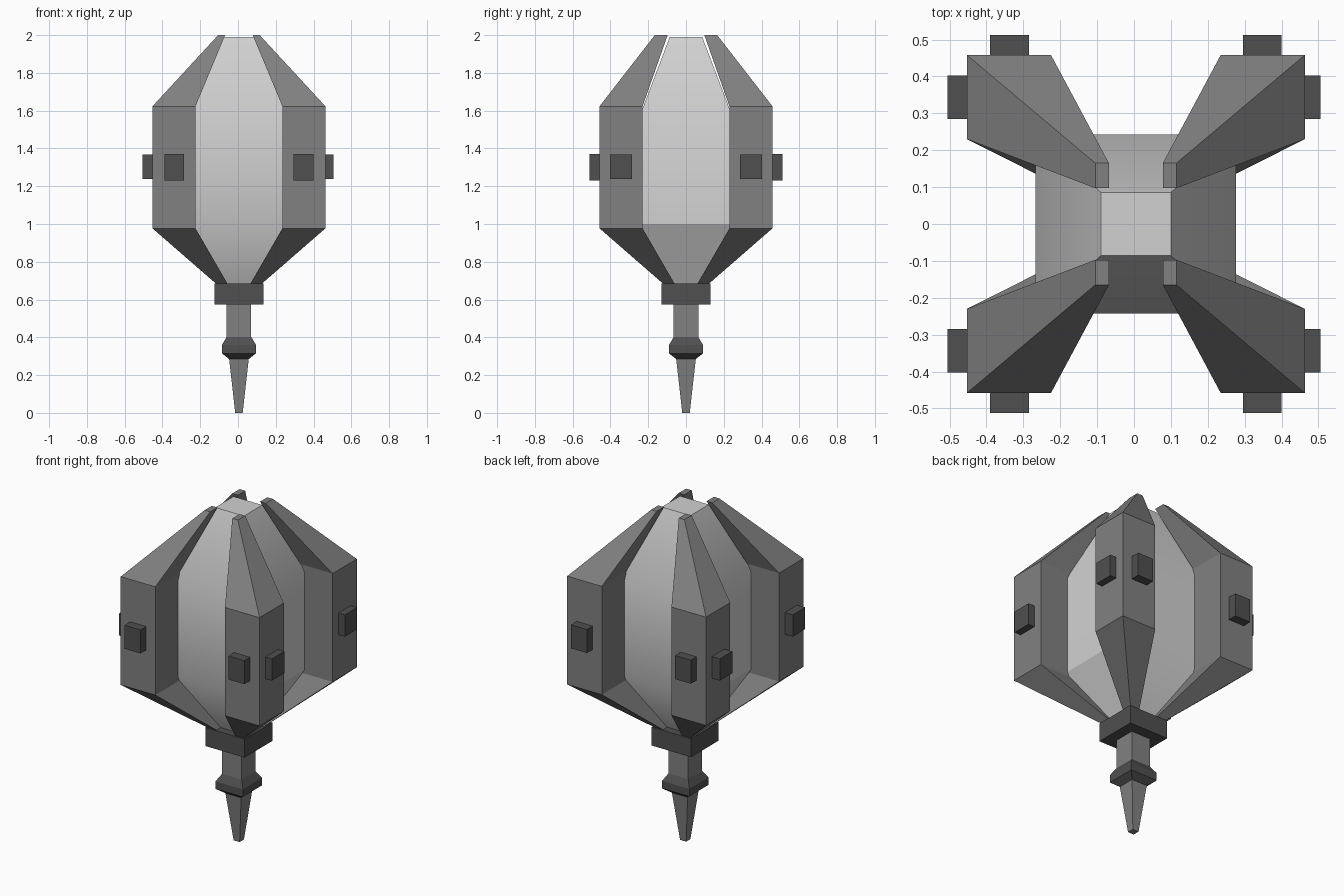
import bpy
import bmesh
from math import radians

cube = bpy.data.objects.get("Cube")
if cube:
    bpy.data.objects.remove(cube, do_unlink=True)

OX = 0.005  # small sideways offset of the body


def material(name, value):
    mat = bpy.data.materials.new(name)
    mat.use_nodes = True
    colour = (value, value, value, 1)
    mat.diffuse_color = colour
    mat.node_tree.nodes["Principled BSDF"].inputs["Base Color"].default_value = colour
    return mat


pale = material("pale grey", 0.64)
mid = material("mid grey", 0.22)
dark = material("dark grey", 0.08)


def loft(name, sections, mat):
    """Skin rectangular sections (z, x0, x1, y0, y1), listed from bottom to top."""
    bm = bmesh.new()
    rings = [[bm.verts.new((x + OX, y, z))
              for x, y in ((x0, y0), (x1, y0), (x1, y1), (x0, y1))]
             for z, x0, x1, y0, y1 in sections]
    bm.faces.new(rings[0])
    bm.faces.new(rings[-1])
    for low, high in zip(rings, rings[1:]):
        for i in range(4):
            j = (i + 1) % 4
            bm.faces.new((low[i], low[j], high[j], high[i]))
    bmesh.ops.recalc_face_normals(bm, faces=bm.faces)
    mesh = bpy.data.meshes.new(name)
    bm.to_mesh(mesh)
    bm.free()
    mesh.materials.append(mat)
    obj = bpy.data.objects.new(name, mesh)
    bpy.context.collection.objects.link(obj)
    return obj


def column(name, profile, mat):
    """Centred loft from (z, half x, half y)."""
    return loft(name, [(z, -hx, hx, -hy, hy) for z, hx, hy in profile], mat)


# Rounded four-sided core, soft along its height and sharp at the corners
core = column("core", [(0.68, 0.1, 0.08), (1.0, 0.272, 0.242),
                       (1.58, 0.272, 0.242), (1.99, 0.095, 0.086)], pale)
bpy.ops.object.select_all(action='DESELECT')
core.select_set(True)
bpy.context.view_layer.objects.active = core
bpy.ops.object.shade_smooth_by_angle(angle=radians(27.5))

# Collar, stem, knuckle and spike underneath
column("collar", [(0.575, 0.13, 0.13), (0.685, 0.13, 0.13)], dark)
column("stem", [(0.39, 0.065, 0.065), (0.58, 0.065, 0.065)], mid)
column("knuckle", [(0.285, 0.052, 0.052), (0.315, 0.09, 0.09),
                   (0.36, 0.09, 0.09), (0.405, 0.063, 0.063)], dark)
column("spike", [(0, 0.02, 0.02), (0.287, 0.052, 0.052)], mid)

# Four corner fins, each with a block on its two outer faces
FIN = [(0.683, 0.06, 0.12, 0.06, 0.12), (0.977, 0.23, 0.458, 0.23, 0.458),
       (1.623, 0.23, 0.458, 0.23, 0.458), (2.0, 0.073, 0.11, 0.097, 0.165)]
for sx, side in ((1, "left"), (-1, "right")):
    for sy, end in ((-1, "front"), (1, "back")):
        def corner(name, sections, mat):
            loft(f"{end}_{side}_{name}",
                 [(z, sx * a, sx * b, sy * c, sy * d) for z, a, b, c, d in sections], mat)

        corner("fin", FIN, mid)
        reach = 0.505 - sx * OX
        corner("side_block", [(z, 0.44, reach, 0.285, 0.402) for z in (1.237, 1.367)], dark)
        corner("end_block", [(z, 0.29, 0.395, 0.44, 0.512) for z in (1.23, 1.37)], dark)
